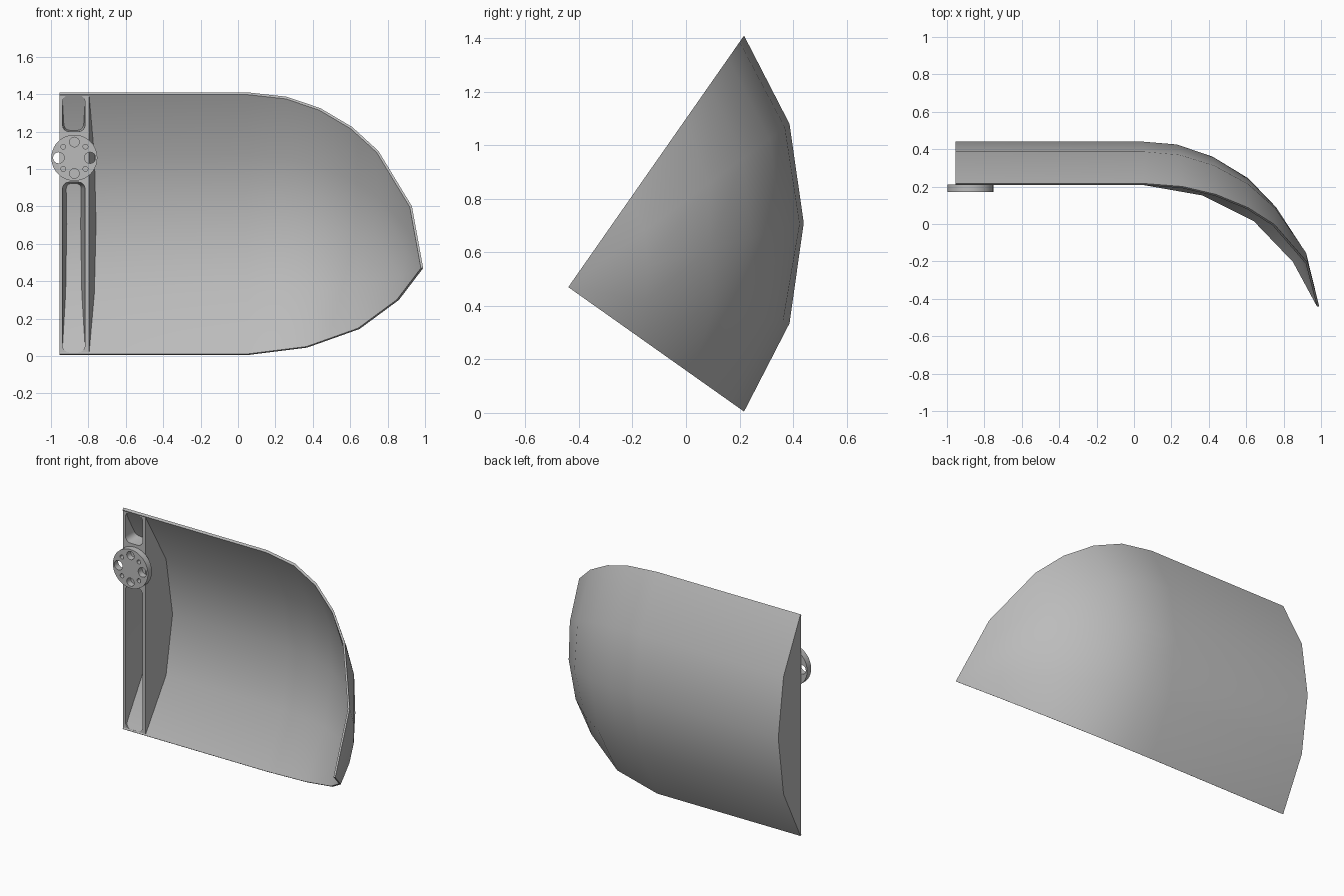
import bpy, bmesh, math
from mathutils import Vector

if "Cube" in bpy.data.objects:
    bpy.data.objects.remove(bpy.data.objects["Cube"])

grey = bpy.data.materials.new("plain grey")
grey.use_nodes = True
grey.diffuse_color = (0.5, 0.5, 0.5, 1)
grey.node_tree.nodes["Principled BSDF"].inputs["Base Color"].default_value = (0.5, 0.5, 0.5, 1)


def finish(name, bm, angle=30):
    bmesh.ops.remove_doubles(bm, verts=bm.verts, dist=0.0003)
    bmesh.ops.recalc_face_normals(bm, faces=bm.faces)
    mesh = bpy.data.meshes.new(name)
    bm.to_mesh(mesh)
    bm.free()
    mesh.materials.append(grey)
    obj = bpy.data.objects.new(name, mesh)
    bpy.context.collection.objects.link(obj)
    smooth(obj, angle)
    return obj


def smooth(obj, angle=30):
    bpy.ops.object.select_all(action='DESELECT')
    obj.select_set(True)
    bpy.context.view_layer.objects.active = obj
    bpy.ops.object.shade_smooth_by_angle(angle=math.radians(angle))


def loft(name, loops, angle=30):
    """Closed solid through matching loops, capped at both ends."""
    bm = bmesh.new()
    rings = [[bm.verts.new(p) for p in loop] for loop in loops]
    n = len(rings[0])
    for a, b in zip(rings, rings[1:]):
        for i in range(n):
            j = (i + 1) % n
            bm.faces.new((a[i], a[j], b[j], b[i]))
    bm.faces.new(rings[0])
    bm.faces.new(rings[-1])
    return finish(name, bm, angle)


def carve(obj, cutters):
    for c in cutters:
        c.hide_render = True
        m = obj.modifiers.new("cut", 'BOOLEAN')
        m.operation, m.solver, m.object = 'DIFFERENCE', 'EXACT', c
        bpy.context.view_layer.objects.active = obj
        bpy.ops.object.modifier_apply(modifier=m.name)
        bpy.data.objects.remove(c)
    smooth(obj)


# Curved shell: five section points (y, z), each swept straight then curved in to the tip
TIP = Vector((-0.44, 0.47))
SECTION = [Vector(p) for p in
           ((0.217, 1.41), (0.387, 1.08), (0.44, 0.71), (0.387, 0.335), (0.217, 0.005))]
LEFT, BEND, REACH = -0.955, 0.05, 0.94
UPPER = [(0, 1), (.223, .975), (.415, .91), (.596, .803), (.745, .667), (.936, .352), (1, 0)]
MIDDLE = [(0, 1), (.19, .983), (.394, .909), (.596, .778), (.755, .602), (.915, .34), (1, 0)]
LOWER = [(0, 1), (.17, .957), (.34, .914), (.489, .807), (.638, .70), (.862, .366), (1, 0)]


def blend(a, b):
    return [((p[0] + q[0]) / 2, (p[1] + q[1]) / 2) for p, q in zip(a, b)]


SWEEPS = [UPPER, blend(UPPER, MIDDLE), MIDDLE, blend(MIDDLE, LOWER), LOWER]


def skin(bm, k):
    """Grid of vertices for one side of the shell, scaled by k toward the tip axis."""
    grid = []
    for p, sweep in zip(SECTION, SWEEPS):
        row = [(LEFT, *(TIP + (p - TIP) * k))]
        for s, r in sweep:
            row.append((BEND + REACH * s * k, *(TIP + (p - TIP) * r * k)))
        grid.append([bm.verts.new(v) for v in row])
    for a, b in zip(grid, grid[1:]):
        for i in range(len(a) - 1):
            bm.faces.new((a[i], a[i + 1], b[i + 1], b[i]))
    return grid


bm = bmesh.new()
outer, inner = skin(bm, 1), skin(bm, 0.987)
columns = len(outer[0])
for row in (0, -1):
    for i in range(columns - 1):
        bm.faces.new((outer[row][i], outer[row][i + 1], inner[row][i + 1], inner[row][i]))
for i in range(len(SECTION) - 1):
    bm.faces.new((outer[i][0], outer[i + 1][0], inner[i + 1][0], inner[i][0]))
finish("curved_shell", bm)

# End block with a drafted inner wall
core = [TIP + (p - TIP) * 0.993 for p in SECTION]
block = loft("end_block", [
    [(LEFT + 0.001, *p) for p in core],
    [(-0.795 + 0.17 * (p.x - 0.217), *p) for p in core]])


def rounded(x0, x1, z0, z1, r, y):
    pts = []
    for cx, cz, start in ((x1 - r, z1 - r, 0), (x0 + r, z1 - r, 90),
                          (x0 + r, z0 + r, 180), (x1 - r, z0 + r, 270)):
        for step in range(5):
            t = math.radians(start + step * 22.5)
            pts.append((cx + r * math.cos(t), y, cz + r * math.sin(t)))
    return pts


# Two drafted pockets, leaving a bridge behind the disc
carve(block, [loft("pocket_cutter", [rounded(-0.938, -0.818, z0, z1, 0.035, 0.15),
                                     rounded(-0.938, -0.818, z0, z1, 0.035, 0.23),
                                     rounded(-0.912, -0.845, z0 + d, z1 - d, 0.025, 0.46)])
              for z0, z1, d in ((0.02, 0.93, 0.01), (1.2, 1.395, 0.02))])

# Mounting disc with eight through holes, standing on a short spigot
CX, CZ = -0.875, 1.06


def disc(name, x, z, r, y0, y1, n=32):
    ring = [(x + r * math.cos(math.tau * i / n), z + r * math.sin(math.tau * i / n))
            for i in range(n)]
    return loft(name, [[(px, y, pz) for px, pz in ring] for y in (y0, y1)])


plate = disc("mounting_disc", CX, CZ, 0.123, 0.172, 0.212, 40)
holes = []
for i in range(8):
    t = math.tau * i / 8
    size = 0.013 if i % 2 else (0.026 if i % 4 else 0.03)
    holes.append(disc("hole_cutter", CX + 0.084 * math.cos(t), CZ + 0.084 * math.sin(t),
                      size, 0.1, 0.3, 16))
carve(plate, holes)
disc("disc_spigot", CX, CZ, 0.05, 0.2, 0.23)
